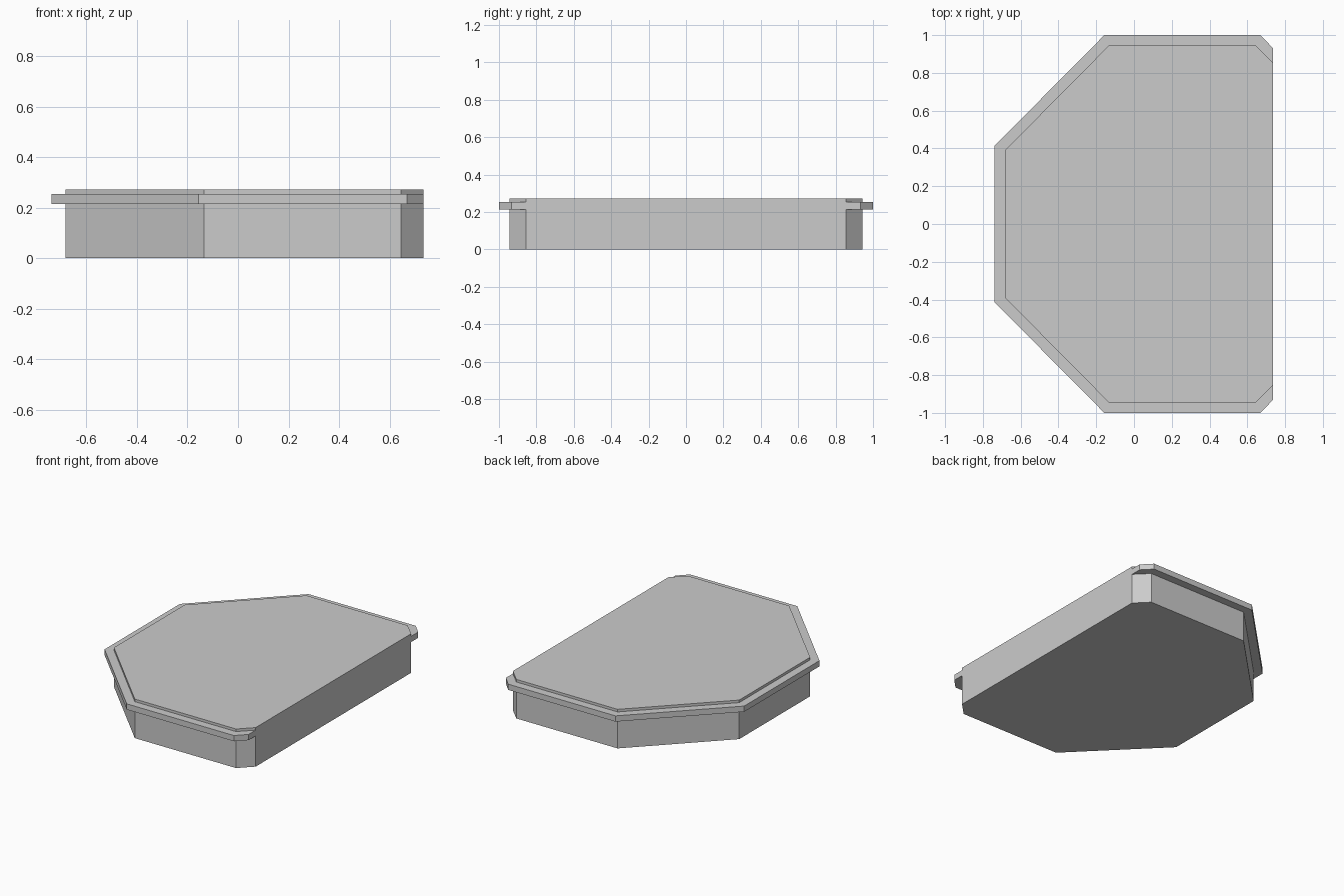
import bpy
import bmesh

cube = bpy.data.objects.get("Cube")
if cube:
    bpy.data.objects.remove(cube, do_unlink=True)

grey = bpy.data.materials.new("plain grey")
grey.use_nodes = True
colour = (0.6, 0.6, 0.6, 1)
grey.diffuse_color = colour
grey.node_tree.nodes["Principled BSDF"].inputs["Base Color"].default_value = colour


def mirrored(half):
    """Complete an outline across y = 0, running from +y round to -y."""
    return half + [(x, -y) for x, y in reversed(half)]


def prism(name, outline, bottom, top):
    """Extrude a flat outline straight up from bottom to top."""
    bm = bmesh.new()
    face = bm.faces.new([bm.verts.new((x, y, bottom)) for x, y in outline])
    side = bmesh.ops.extrude_face_region(bm, geom=[face])["geom"]
    moved = [v for v in side if isinstance(v, bmesh.types.BMVert)]
    bmesh.ops.translate(bm, verts=moved, vec=(0, 0, top - bottom))
    bmesh.ops.recalc_face_normals(bm, faces=bm.faces)
    mesh = bpy.data.meshes.new(name)
    bm.to_mesh(mesh)
    bm.free()
    mesh.materials.append(grey)
    obj = bpy.data.objects.new(name, mesh)
    bpy.context.collection.objects.link(obj)
    return obj


body_outline = mirrored([(0.735, 0.855), (0.646, 0.944), (-0.134, 0.944), (-0.683, 0.39)])
rim_outline = mirrored([(0.735, 0.932), (0.669, 1.0), (-0.157, 1.0), (-0.738, 0.414)])

# Solid eight-sided slab
prism("body", body_outline, 0, 0.272)

# Projecting lip around every side except the flat +x side
prism("rim", rim_outline + body_outline[::-1], 0.214, 0.254)
